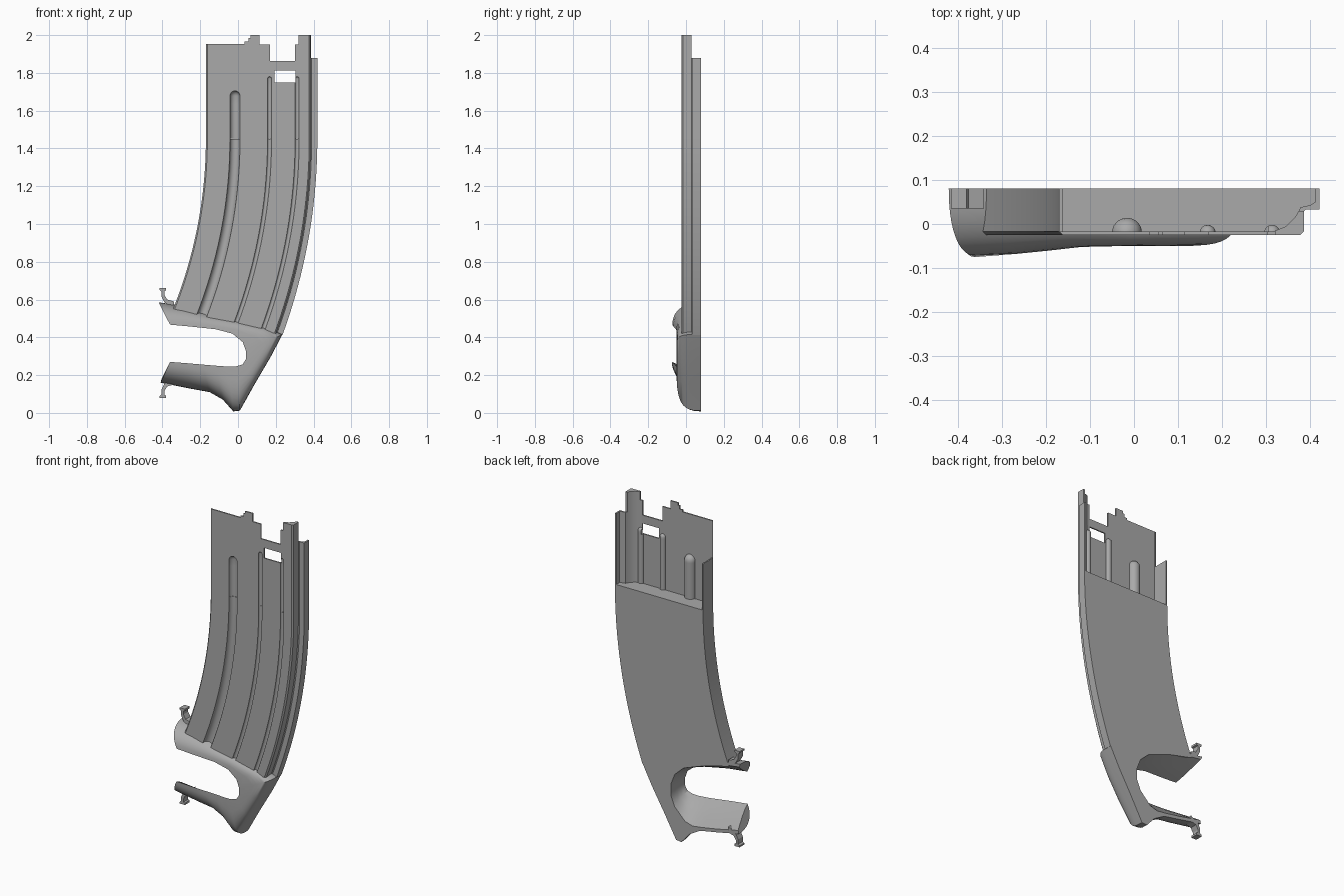
import bpy, bmesh, math
from mathutils import Vector

cube = bpy.data.objects.get("Cube")
if cube:
    bpy.data.objects.remove(cube, do_unlink=True)

grey = bpy.data.materials.new("plain grey")
grey.use_nodes = True
grey.diffuse_color = (0.4, 0.4, 0.4, 1)
grey.node_tree.nodes["Principled BSDF"].inputs["Base Color"].default_value = (0.4, 0.4, 0.4, 1)

BEND_Z, EDGE_X, RADIUS = 1.45, -0.17, 2.42   # start, inner edge and radius of the bend
FRONT, BACK = -0.025, 0.08


def bend(x, y, z):
    """Follow the straight top, then the arc below BEND_Z."""
    if z >= BEND_Z:
        return Vector((x, y, z))
    a = (BEND_Z - z) / RADIUS
    r = x - EDGE_X + RADIUS
    return Vector((EDGE_X - RADIUS + r * math.cos(a), y, BEND_Z - r * math.sin(a)))


def loft(name, rings):
    """Closed solid through rings of equal length, with capped ends."""
    bm = bmesh.new()
    loops = [[bm.verts.new(p) for p in ring] for ring in rings]
    n = len(loops[0])
    for a, b in zip(loops, loops[1:]):
        for i in range(n):
            j = (i + 1) % n
            bm.faces.new((a[i], a[j], b[j], b[i]))
    bm.faces.new(loops[0])
    bm.faces.new(loops[-1])
    bmesh.ops.recalc_face_normals(bm, faces=bm.faces)
    mesh = bpy.data.meshes.new(name)
    bm.to_mesh(mesh)
    bm.free()
    mesh.materials.append(grey)
    ob = bpy.data.objects.new(name, mesh)
    bpy.context.collection.objects.link(ob)
    return ob


def sweep(name, profile, z0, z1, steps):
    zs = [z0 + (z1 - z0) * i / steps for i in range(steps + 1)]
    return loft(name, [[bend(x, y, z) for x, y in profile] for z in zs])


def rod(name, x, y, r, z0, z1, half):
    """Bent round bar with a domed top; half keeps only its back side."""
    n = 14
    span = math.pi if half else 2 * math.pi * (n - 1) / n
    circle = [(math.cos(span * i / (n - 1)), math.sin(span * i / (n - 1))) for i in range(n)]
    steps = 32
    levels = [(z0 + (z1 - r - z0) * i / steps, 1) for i in range(steps + 1)]
    levels += [(z1 - r + r * math.sin(t), math.cos(t)) for t in (0.4, 0.8, 1.15, 1.45)]
    return loft(name, [[bend(x + r * s * c, y + r * s * d, z) for c, d in circle]
                       for z, s in levels])


def box(x0, x1, y0, y1, z0, z1):
    return loft("cutter", [[(x0, y0, z), (x1, y0, z), (x1, y1, z), (x0, y1, z)] for z in (z0, z1)])


def boolean(ob, other, operation):
    mod = ob.modifiers.new("cut", "BOOLEAN")
    mod.operation, mod.solver, mod.object = operation, "EXACT", other
    bpy.context.view_layer.objects.active = ob
    bpy.ops.object.modifier_apply(modifier=mod.name)
    bpy.data.objects.remove(other, do_unlink=True)


def smooth(ob, angle=35):
    bpy.ops.object.select_all(action="DESELECT")
    ob.select_set(True)
    bpy.context.view_layer.objects.active = ob
    bpy.ops.object.shade_smooth_by_angle(angle=math.radians(angle))


# Outer cross-section with the stepped spine, and its thin-walled version
outer = [(-0.17, BACK), (-0.17, -0.017), (-0.162, FRONT), (0.377, FRONT), (0.385, -0.017),
         (0.385, 0.028), (0.39, 0.033), (0.42, 0.033), (0.42, BACK)]
inner = [(0.411, BACK), (0.411, 0.05), (0.4, 0.043), (0.378, 0.038), (0.365, 0.015),
         (0.345, -0.005), (0.315, -0.017), (-0.162, -0.017), (-0.162, BACK)]

# Solid curved lower body, trimmed on a slant at the base
body = sweep("curved_body", outer, 0.42, BEND_Z, 28)
bm = bmesh.new()
bm.from_mesh(body.data)
bmesh.ops.bisect_plane(bm, geom=bm.verts[:] + bm.edges[:] + bm.faces[:], dist=1e-5,
                       plane_co=(-0.34, 0, 0.55), plane_no=(0.24, 0, 1), clear_inner=True)
bmesh.ops.holes_fill(bm, edges=[e for e in bm.edges if e.is_boundary], sides=0)
bmesh.ops.recalc_face_normals(bm, faces=bm.faces)
bm.to_mesh(body.data)
bm.free()

# Thin upper shell, with pressed ribs showing on the inside
shell = sweep("upper_shell", outer + inner, BEND_Z, 2.0, 1)
grooves = [(-0.016, 0.027, 1.705), (0.167, 0.011, 1.78), (0.313, 0.011, 1.78)]
for x, r, top in grooves:
    boolean(shell, rod("rib", x, -0.02, r + 0.007, 1.452, top + 0.006, True), "UNION")
for x, r, top in grooves:
    for part in (shell, body):
        boolean(part, rod("groove", x, FRONT - 0.001, r, 0.36, top, False), "DIFFERENCE")

# Stepped top edge, window and lowered side walls
for x0, x1, y0, z0, z1 in [
        (-0.3, -0.15, -0.0165, 1.73, 3), (-0.3, 0.035, -1, 1.953, 3), (0.03, 0.055, -1, 1.965, 3),
        (0.05, 0.065, -1, 1.985, 3), (0.115, 0.175, -1, 1.95, 3), (0.17, 0.302, -1, 1.862, 3),
        (0.3, 0.32, -1, 1.95, 3), (0.34, 0.5, 0.029, 1.88, 3), (0.193, 0.304, -1, 1.75, 1.812)]:
    boolean(shell, box(x0, x1, y0, 1, z0, z1), "DIFFERENCE")
smooth(body)
smooth(shell)

# Forked base: opening edge (front), outer edge (back), opening edge (back), front depth, roundness
stations = [
    ((-0.36, 0.467), (-0.42, 0.585), (-0.41, 0.565), -0.072, 0.9),
    ((-0.25, 0.457), (-0.31, 0.57), (-0.30, 0.55), -0.066, 0.9),
    ((-0.12, 0.443), (-0.17, 0.53), (-0.15, 0.50), -0.052, 0.8),
    ((-0.03, 0.42), (0.0, 0.49), (-0.04, 0.46), -0.05, 0.6),
    ((0.025, 0.375), (0.16, 0.45), (0.02, 0.405), -0.05, 0.45),
    ((0.043, 0.325), (0.235, 0.415), (0.045, 0.34), -0.05, 0.4),
    ((0.042, 0.285), (0.175, 0.3), (0.045, 0.27), -0.05, 0.4),
    ((0.025, 0.257), (0.09, 0.155), (0.02, 0.21), -0.05, 0.45),
    ((-0.01, 0.246), (0.01, 0.012), (-0.02, 0.17), -0.05, 0.6),
    ((-0.05, 0.245), (-0.025, 0.008), (-0.05, 0.14), -0.05, 0.7),
    ((-0.12, 0.25), (-0.08, 0.07), (-0.10, 0.125), -0.052, 0.8),
    ((-0.19, 0.256), (-0.15, 0.11), (-0.16, 0.133), -0.06, 0.9),
    ((-0.27, 0.263), (-0.26, 0.13), (-0.26, 0.15), -0.068, 0.9),
    ((-0.36, 0.27), (-0.41, 0.16), (-0.405, 0.18), -0.075, 0.9)]


def base_section(front, out, back, depth, power):
    ring = []
    for i in range(11):
        t = math.pi / 2 * i / 10
        k = 1 - max(math.cos(t), 0) ** power
        y = BACK + (depth - BACK) * math.sin(t) ** power
        ring.append((out[0] + (front[0] - out[0]) * k, y, out[1] + (front[1] - out[1]) * k))
    for i in range(1, 5):
        k = i / 4
        y = depth + (BACK - depth) * k
        k = k ** 1.2
        ring.append((front[0] + (back[0] - front[0]) * k, y, front[1] + (back[1] - front[1]) * k))
    return ring


base = loft("forked_base", [base_section(*s) for s in stations])
smooth(base, 40)

# Small hooks on the fork tips, the lower one mirrored
hook = [(-0.34, 0.59), (-0.375, 0.6), (-0.39, 0.625), (-0.39, 0.645), (-0.38, 0.648),
        (-0.38, 0.66), (-0.415, 0.66), (-0.415, 0.65), (-0.405, 0.643), (-0.405, 0.615),
        (-0.39, 0.585), (-0.34, 0.555)]
for name, flip in (("upper_hook", False), ("lower_hook", True)):
    loft(name, [[(x, y, 0.74 - z if flip else z) for x, z in hook] for y in (0.035, BACK)])
